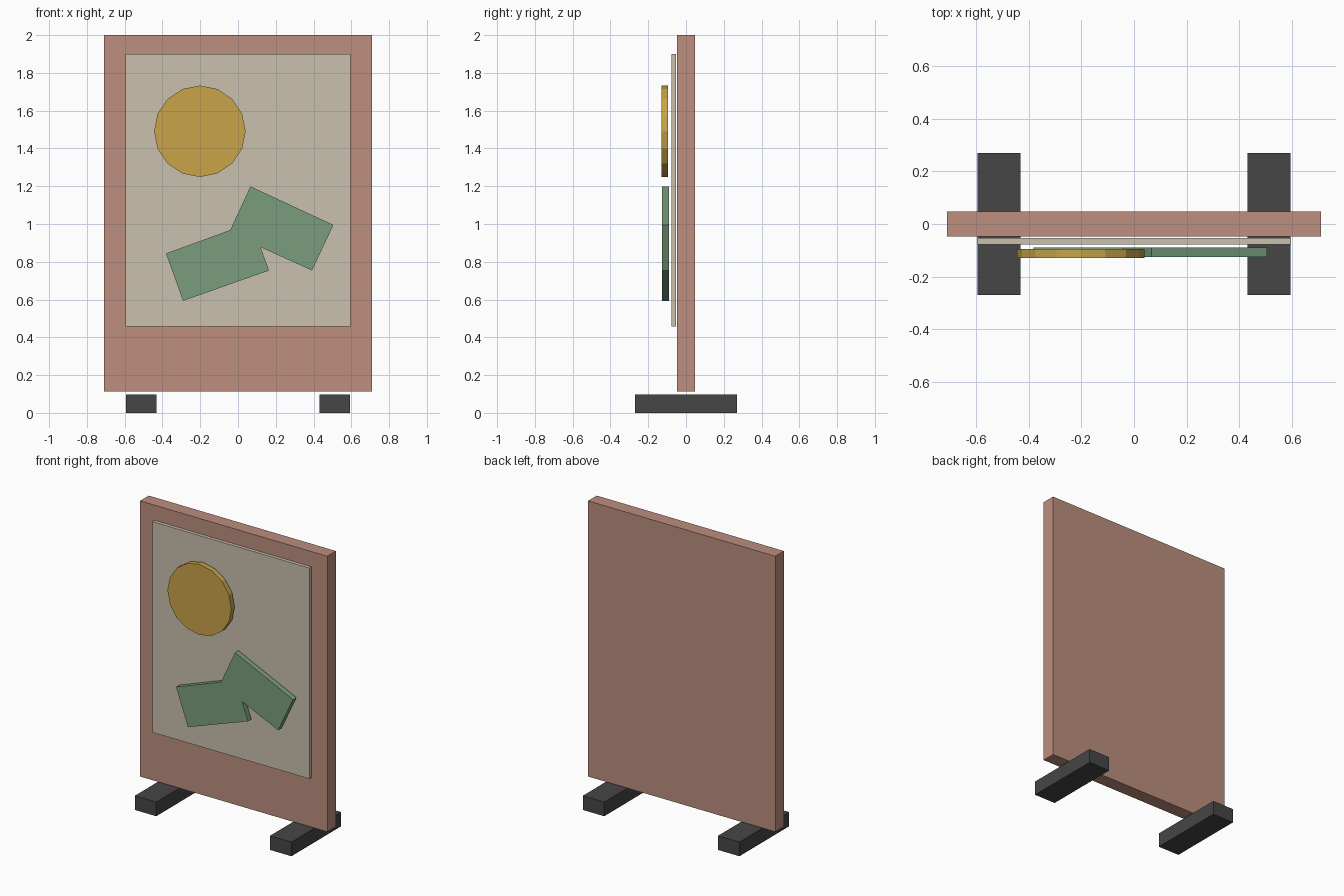
import bpy, bmesh, math

if "Cube" in bpy.data.objects:
    bpy.data.objects.remove(bpy.data.objects["Cube"])


def material(name, rgb):
    # sRGB 0-255 to linear
    lin = [((c / 255 + 0.055) / 1.055) ** 2.4 for c in rgb]
    m = bpy.data.materials.new(name)
    m.diffuse_color = (*lin, 1)
    m.use_nodes = True
    m.node_tree.nodes["Principled BSDF"].inputs["Base Color"].default_value = m.diffuse_color
    return m


def plate(name, outline, y_front, y_back, mat):
    """Extrude an x-z outline from y_front to y_back."""
    bm = bmesh.new()
    face = bm.faces.new([bm.verts.new((x, y_front, z)) for x, z in outline])
    ext = bmesh.ops.extrude_face_region(bm, geom=[face], use_keep_orig=True)
    for v in ext["geom"]:
        if isinstance(v, bmesh.types.BMVert):
            v.co.y = y_back
    bmesh.ops.recalc_face_normals(bm, faces=bm.faces)
    mesh = bpy.data.meshes.new(name)
    bm.to_mesh(mesh)
    bm.free()
    mesh.materials.append(mat)
    ob = bpy.data.objects.new(name, mesh)
    bpy.context.collection.objects.link(ob)
    return ob


def rect(x0, x1, z0, z1):
    return [(x0, z0), (x1, z0), (x1, z1), (x0, z1)]


clay = material("clay pink", (188, 142, 126))
cream = material("cream", (202, 193, 174))
gold = material("gold", (200, 163, 74))
green = material("sage green", (122, 158, 124))
dark = material("charcoal", (70, 70, 70))

# Board and poster sheet
plate("board", rect(-0.709, 0.709, 0.113, 2.0), -0.047, 0.047, clay)
plate("poster_sheet", rect(-0.595, 0.595, 0.457, 1.9), -0.077, -0.054, cream)

# Feet
for side, cx in (("left", -0.512), ("right", 0.512)):
    plate(side + "_foot", rect(cx - 0.081, cx + 0.081, 0, 0.097), -0.269, 0.269, dark)

# Sixteen-sided disc
disc = [(-0.202 + 0.242 * math.cos(a), 1.491 + 0.242 * math.sin(a))
        for a in (math.tau * i / 16 for i in range(16))]
plate("sun_disc", disc, -0.129, -0.094, gold)

# Bent green shape: two tilted rectangles merged into one outline
bent = [(-0.381, 0.844), (-0.291, 0.593), (0.164, 0.754), (0.12, 0.877),
        (0.392, 0.754), (0.505, 0.995), (0.066, 1.199), (-0.041, 0.968)]
plate("bent_shape", bent, -0.126, -0.09, green)
